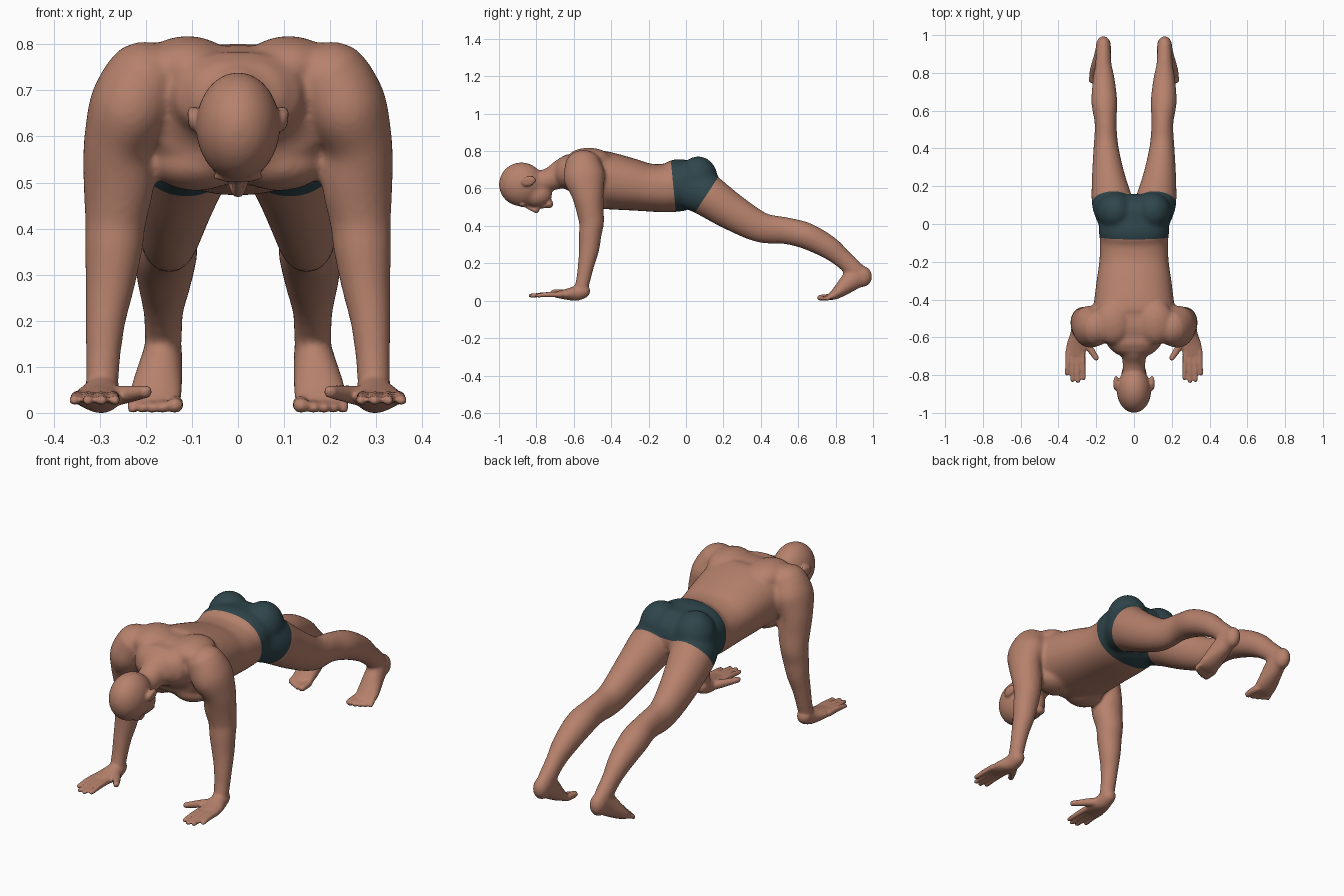
import bpy, bmesh, math
from mathutils import Vector, Matrix

if "Cube" in bpy.data.objects:
    bpy.data.objects.remove(bpy.data.objects["Cube"])


def material(name, rgb):
    m = bpy.data.materials.new(name)
    m.diffuse_color = (*rgb, 1)
    m.use_nodes = True
    m.node_tree.nodes["Principled BSDF"].inputs["Base Color"].default_value = m.diffuse_color
    return m


SKIN = material("warm skin", (0.47, 0.22, 0.15))
CLOTH = material("dark teal cloth", (0.028, 0.06, 0.07))


def catmull(p, sub=4):
    """Smoothly interpolate rows of numbers."""
    out = []
    for i in range(len(p) - 1):
        a, b, c, d = p[max(i - 1, 0)], p[i], p[i + 1], p[min(i + 2, len(p) - 1)]
        for k in range(sub):
            t = k / sub
            out.append([0.5 * (2 * q + (r - o) * t + (2 * o - 5 * q + 4 * r - s) * t * t
                        + (3 * q - o - 3 * r + s) * t ** 3) for o, q, r, s in zip(a, b, c, d)])
    return out + [list(p[-1])]


def tube(bm, rows, side=1, power=2.0, n=24):
    """Loft oval rings along a path; row = x, y, z, half width, half depth. Round ends."""
    rows = catmull([(x * side, y, z, a, b) for x, y, z, a, b in rows])
    pts = [Vector(r[:3]) for r in rows]
    tans = [(pts[min(i + 1, len(pts) - 1)] - pts[max(i - 1, 0)]).normalized() for i in range(len(pts))]
    sec = [(p, t, r[3], r[4]) for p, t, r in zip(pts, tans, rows)]

    def cap(s, sign):
        p, t, a, b = s
        res = []
        for ang in (25, 50, 70, 83):
            c, h = math.cos(math.radians(ang)), math.sin(math.radians(ang))
            res.append((p + t * sign * min(a, b) * h, t, a * c, b * c))
        return res
    sec = cap(sec[0], -1)[::-1] + sec + cap(sec[-1], 1)
    rings = []
    for p, t, a, b in sec:
        u = (Vector((1, 0, 0)) - t * t.x).normalized()
        v = t.cross(u)
        ring = []
        for k in range(n):
            c, s = math.cos(math.tau * k / n), math.sin(math.tau * k / n)
            cx = math.copysign(abs(c) ** (2 / power), c)
            sy = math.copysign(abs(s) ** (2 / power), s)
            ring.append(bm.verts.new(p + u * cx * a + v * sy * b))
        rings.append(ring)
    for r0, r1 in zip(rings, rings[1:]):
        for k in range(n):
            bm.faces.new((r0[k], r0[(k + 1) % n], r1[(k + 1) % n], r1[k]))
    bm.faces.new(rings[0][::-1])
    bm.faces.new(rings[-1])


def ball(bm, c, r, tilt=0):
    m = Matrix.Translation(c) @ Matrix.Rotation(tilt, 4, 'X') @ Matrix.Diagonal((*r, 1))
    bmesh.ops.create_uvsphere(bm, u_segments=24, v_segments=16, radius=1, matrix=m)


def fuse(bm, voxel, rounds):
    """Merge overlapping parts into one soft skin."""
    bmesh.ops.recalc_face_normals(bm, faces=bm.faces)
    me = bpy.data.meshes.new("tmp")
    bm.to_mesh(me)
    bm.free()
    ob = bpy.data.objects.new("tmp", me)
    bpy.context.collection.objects.link(ob)
    r = ob.modifiers.new("fuse", 'REMESH')
    r.mode = 'VOXEL'
    r.voxel_size = voxel
    s = ob.modifiers.new("soften", 'SMOOTH')
    s.factor = 0.5
    s.iterations = rounds
    dg = bpy.context.evaluated_depsgraph_get()
    res = bpy.data.meshes.new_from_object(ob.evaluated_get(dg))
    bpy.data.objects.remove(ob)
    bpy.data.meshes.remove(me)
    out = bmesh.new()
    out.from_mesh(res)
    bpy.data.meshes.remove(res)
    return out


# ---- large forms ----
bm = bmesh.new()
# torso
tube(bm, [(0, -.61, .69, .15, .10), (0, -.56, .68, .20, .127), (0, -.50, .657, .222, .152),
          (0, -.42, .645, .213, .153), (0, -.30, .625, .198, .14), (0, -.20, .608, .184, .128),
          (0, -.10, .606, .18, .131), (0, -.03, .622, .187, .140), (0, .04, .635, .185, .12)],
     power=2.3, n=36)
# neck
tube(bm, [(0, -.56, .705, .11, .085), (0, -.65, .685, .08, .083), (0, -.72, .655, .062, .064),
          (0, -.80, .63, .06, .06)])
# skull and jaw
ball(bm, (0, -.88, .625), (.092, .121, .118))
ball(bm, (0, -.80, .568), (.068, .085, .067))
for s in (1, -1):
    # shoulder blade, chest muscle, buttock, heel
    ball(bm, (s * .11, -.52, .755), (.10, .12, .066))
    ball(bm, (s * .09, -.50, .545), (.10, .09, .06))
    ball(bm, (s * .098, .065, .655), (.10, .105, .12))
    ball(bm, (s * .162, .942, .132), (.041, .054, .058))
    # arm
    tube(bm, [(.205, -.55, .72, .09, .10), (.236, -.543, .66, .09, .112), (.262, -.527, .58, .074, .088),
              (.259, -.515, .50, .077, .075), (.266, -.505, .42, .067, .067), (.27, -.512, .36, .063, .061),
              (.278, -.518, .28, .054, .055), (.288, -.533, .20, .044, .045),
              (.293, -.548, .12, .038, .039), (.295, -.56, .07, .037, .038)], s)
    # leg
    tube(bm, [(.10, .04, .61, .098, .125), (.115, .115, .565, .109, .114), (.135, .245, .478, .089, .099),
              (.148, .40, .395, .067, .082), (.15, .53, .378, .058, .072), (.157, .645, .349, .069, .071),
              (.16, .765, .286, .058, .062), (.162, .84, .225, .044, .051),
              (.162, .905, .165, .041, .050)], s)
    # foot
    tube(bm, [(.162, .925, .135, .042, .052), (.167, .882, .108, .047, .056), (.175, .83, .063, .056, .040),
              (.18, .795, .036, .060, .028), (.182, .77, .024, .058, .018)], s)
bm = fuse(bm, .009, 9)

# ---- fine forms ----
# nose, nostrils, brow, lips, chin
tube(bm, [(0, -.865, .518, .012, .012), (0, -.83, .499, .012, .014), (0, -.80, .486, .016, .016)])
ball(bm, (0, -.795, .495), (.021, .014, .016))
ball(bm, (0, -.875, .516), (.055, .016, .013))
ball(bm, (0, -.769, .507), (.026, .007, .012))
ball(bm, (0, -.756, .507), (.023, .007, .011))
ball(bm, (0, -.733, .521), (.033, .023, .024))
for s in (1, -1):
    # ear
    ball(bm, (s * .096, -.842, .642), (.013, .040, .026), .25)
    ball(bm, (s * .104, -.848, .652), (.006, .030, .012), .25)
    # palm
    tube(bm, [(.295, -.55, .056, .037, .040), (.297, -.59, .042, .042, .040), (.304, -.64, .037, .052, .029),
              (.31, -.69, .036, .053, .018)], s)
    # fingers: base x, tip x, tip y
    for x0, x1, y1 in ((.272, .267, -.817), (.298, .296, -.832), (.324, .326, -.827), (.348, .355, -.792)):
        tube(bm, [(x0, -.67, .036, .015, .016), (x0 * .6 + x1 * .4, -.74, .036, .0135, .014),
                  (x1, y1, .030, .0115, .011)], s, n=12)
    # thumb
    tube(bm, [(.28, -.60, .038, .024, .024), (.243, -.645, .043, .020, .020),
              (.20, -.71, .049, .015, .014)], s, n=12)
    # toes: x, tip y, radius
    for x, y1, r in ((.137, .718, .018), (.164, .722, .0135), (.187, .732, .013), (.208, .744, .0125),
                     (.228, .757, .012)):
        tube(bm, [(x * .8 + .036, .79, .026, r, r), (x, .77, .023, r, r), (x, y1, r + .001, r, r * .9)], s, n=12)
bm = fuse(bm, .0064, 2)

# ---- shorts: cut waist and leg lines, then colour the band between ----
WAIST = (Vector((0, -.08, .74)), Vector((0, 1, .098)).normalized())
HEM = (Vector((0, .17, .66)), Vector((0, .19, -.125)).normalized())
for co, no in (WAIST, HEM):
    bmesh.ops.bisect_plane(bm, geom=bm.verts[:] + bm.edges[:] + bm.faces[:], dist=1e-5,
                           plane_co=co, plane_no=no)
for f in bm.faces:
    c = f.calc_center_median()
    f.material_index = int((c - WAIST[0]).dot(WAIST[1]) > 0 and (c - HEM[0]).dot(HEM[1]) < 0)
    f.smooth = True

# rest on the ground
low = min(v.co.z for v in bm.verts)
bmesh.ops.translate(bm, verts=bm.verts, vec=(0, 0, -low))

me = bpy.data.meshes.new("body_with_shorts")
bm.to_mesh(me)
bm.free()
# the two colours, in the order of the face rule above
for m in (SKIN, CLOTH):
    me.materials.append(m)
for p, in_shorts in [(p, (p.center + Vector((0, 0, low)))) for p in me.polygons]:
    p.material_index = int((in_shorts - WAIST[0]).dot(WAIST[1]) > 0 and (in_shorts - HEM[0]).dot(HEM[1]) < 0)
bpy.context.collection.objects.link(bpy.data.objects.new("body_with_shorts", me))
